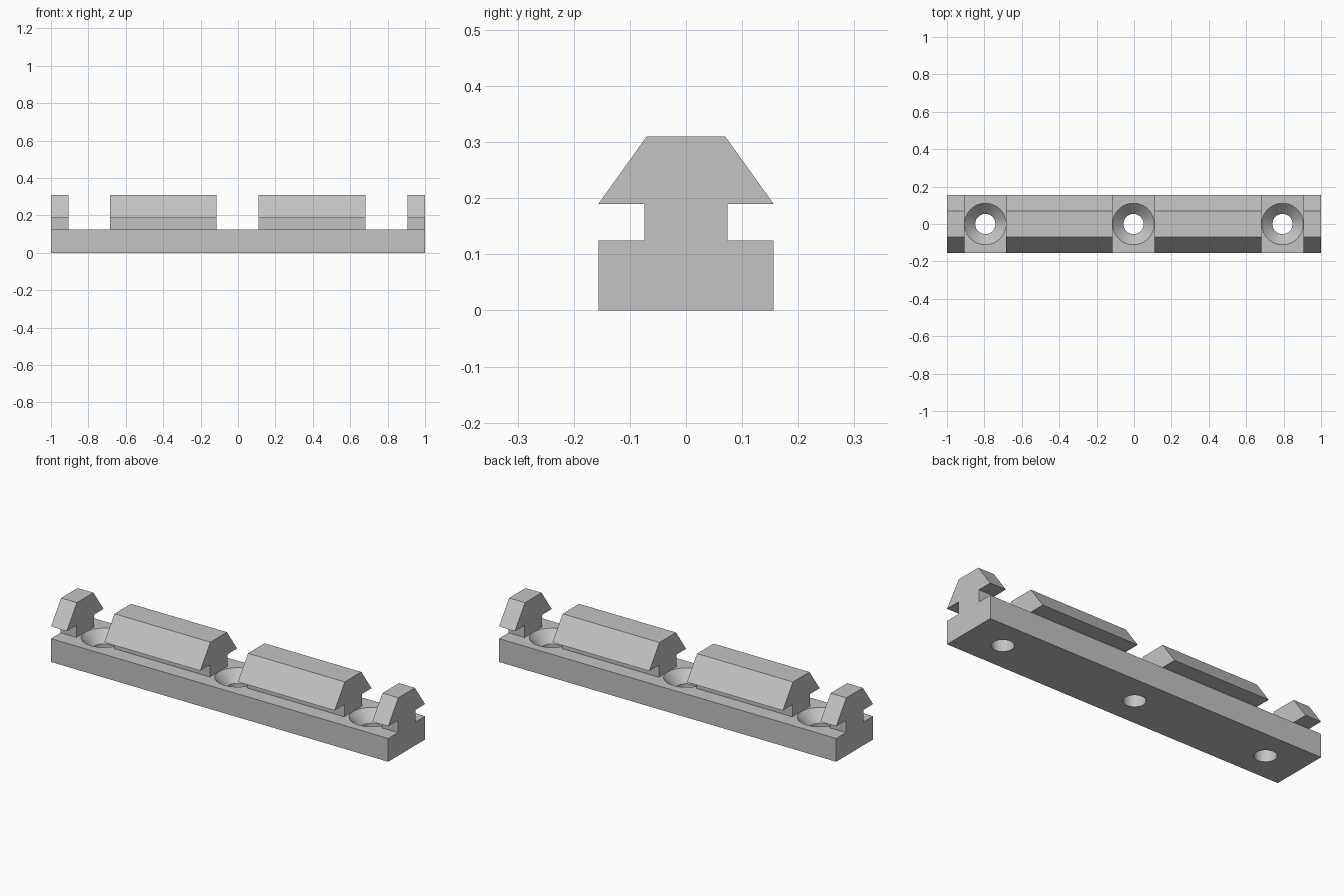
import bpy
import bmesh
from math import cos, sin, tau

default_cube = bpy.data.objects.get("Cube")
if default_cube:
    bpy.data.objects.remove(default_cube, do_unlink=True)

BASE_TOP = 0.125
SCREW_X = (-0.795, -0.003, 0.794)
SLOT_HALF = 0.1115

# Single matte grey material
grey = bpy.data.materials.new("light_grey")
grey.use_nodes = True
colour = (0.55, 0.55, 0.55, 1)
grey.diffuse_color = colour
grey.node_tree.nodes["Principled BSDF"].inputs["Base Color"].default_value = colour


def loft(name, rings):
    """Closed solid joining rings of equal point count, capped at both ends."""
    bm = bmesh.new()
    loops = [[bm.verts.new(p) for p in ring] for ring in rings]
    for a, b in zip(loops, loops[1:]):
        for i in range(len(a)):
            j = (i + 1) % len(a)
            bm.faces.new((a[i], a[j], b[j], b[i]))
    bm.faces.new(loops[0])
    bm.faces.new(loops[-1])
    bmesh.ops.recalc_face_normals(bm, faces=bm.faces)
    mesh = bpy.data.meshes.new(name)
    bm.to_mesh(mesh)
    bm.free()
    mesh.materials.append(grey)
    obj = bpy.data.objects.new(name, mesh)
    bpy.context.collection.objects.link(obj)
    return obj


def cut(target, cutter):
    """Subtract the cutter from the target and discard it."""
    cutter.hide_render = True
    mod = target.modifiers.new("cut", "BOOLEAN")
    mod.operation = "DIFFERENCE"
    mod.solver = "EXACT"
    mod.object = cutter
    bpy.context.view_layer.objects.active = target
    bpy.ops.object.modifier_apply(modifier=mod.name)
    bpy.data.objects.remove(cutter, do_unlink=True)


# Rail: rectangular base, narrow neck and tapered head, mirrored in y
half = [(0.156, 0), (0.156, BASE_TOP), (0.074, BASE_TOP),
        (0.074, 0.19), (0.156, 0.19), (0.07, 0.31)]
section = half + [(-y, z) for y, z in reversed(half)]
rail = loft("mounting_rail", [[(x, y, z) for y, z in section] for x in (-1, 1)])

# Countersunk screw hole as a stack of (radius, height) circles
hole = [(0.054, -0.05), (0.054, 0.067), (0.111, BASE_TOP), (0.111, BASE_TOP + 0.002)]
SIDES = 48

for cx in SCREW_X:
    # Slot across the neck and head above each screw
    corners = [(cx - SLOT_HALF, -0.3), (cx + SLOT_HALF, -0.3),
               (cx + SLOT_HALF, 0.3), (cx - SLOT_HALF, 0.3)]
    cut(rail, loft("slot_cutter", [[(x, y, z) for x, y in corners]
                                   for z in (BASE_TOP, 0.5)]))
    cut(rail, loft("screw_cutter", [
        [(cx + r * cos(tau * i / SIDES), r * sin(tau * i / SIDES), z)
         for i in range(SIDES)] for r, z in hole]))

# Smooth the hole walls while keeping all machined edges sharp
bpy.ops.object.select_all(action="DESELECT")
rail.select_set(True)
bpy.context.view_layer.objects.active = rail
bpy.ops.object.shade_smooth_by_angle(angle=0.5)
